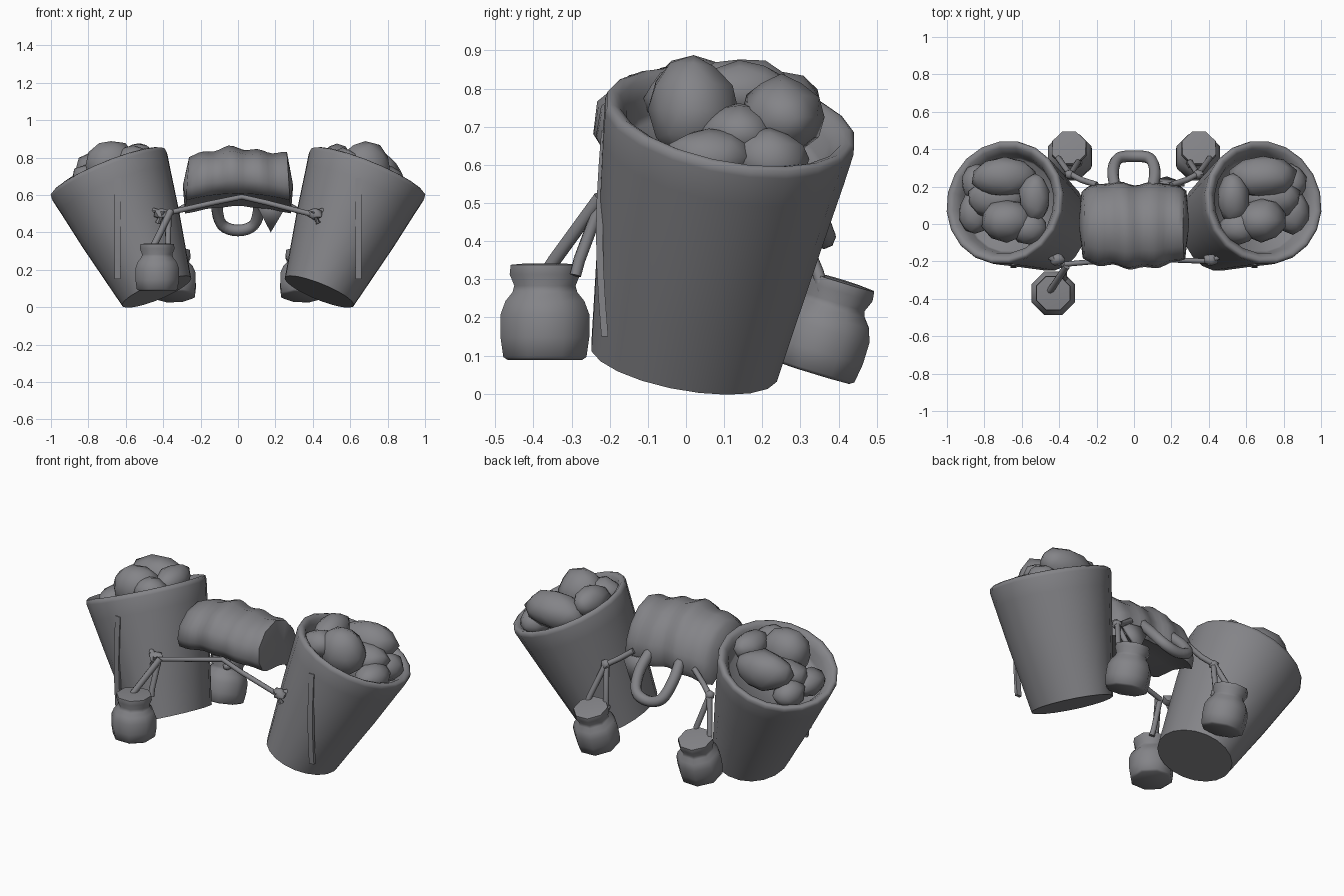
import bpy, bmesh, math, random
from mathutils import Vector, Matrix

if "Cube" in bpy.data.objects:
    bpy.data.objects.remove(bpy.data.objects["Cube"])

random.seed(4)
grey = bpy.data.materials.new("woven_grey")
grey.diffuse_color = (0.23, 0.23, 0.245, 1)
grey.use_nodes = True
grey.node_tree.nodes["Principled BSDF"].inputs["Base Color"].default_value = grey.diffuse_color


def finish(name, bm, angle=40):
    bmesh.ops.recalc_face_normals(bm, faces=bm.faces)
    me = bpy.data.meshes.new(name)
    bm.to_mesh(me)
    bm.free()
    ob = bpy.data.objects.new(name, me)
    bpy.context.collection.objects.link(ob)
    me.materials.append(grey)
    bpy.ops.object.select_all(action='DESELECT')
    bpy.context.view_layer.objects.active = ob
    ob.select_set(True)
    bpy.ops.object.shade_smooth_by_angle(angle=math.radians(angle))
    return ob


def frame(base, axis):
    """Matrix whose z points along axis and whose y stays near world y."""
    z = Vector(axis).normalized()
    x = Vector((0, 1, 0)).cross(z).normalized()
    y = z.cross(x)
    m = Matrix((x, y, z)).transposed().to_4x4()
    m.translation = Vector(base)
    return m


def skin(bm, rings):
    """Join closed rings of points with quads and cap both ends."""
    rings = [[bm.verts.new(p) for p in ring] for ring in rings]
    n = len(rings[0])
    for a, b in zip(rings, rings[1:]):
        for i in range(n):
            bm.faces.new((a[i], a[(i + 1) % n], b[(i + 1) % n], b[i]))
    bm.faces.new(rings[0])
    bm.faces.new(rings[-1])


def lathe(name, profile, n, matrix, angle=40):
    """Rings of (radius x, radius y, height), capped at both ends."""
    bm = bmesh.new()
    turn = [2 * math.pi * (i + .5) / n for i in range(n)]
    skin(bm, [[matrix @ Vector((rx * math.cos(a), ry * math.sin(a), h)) for a in turn]
              for rx, ry, h in profile])
    return finish(name, bm, angle)


def tube(name, pts, r, n=8, smooth=False):
    """Round cord swept along points."""
    pts = [Vector(p) for p in pts]
    if smooth:
        fine = []
        ext = [2 * pts[0] - pts[1]] + pts + [2 * pts[-1] - pts[-2]]
        for p0, p1, p2, p3 in zip(ext, ext[1:], ext[2:], ext[3:]):
            for t in (0, .25, .5, .75):
                fine.append(.5 * (2 * p1 + (p2 - p0) * t + (2 * p0 - 5 * p1 + 4 * p2 - p3) * t * t
                                  + (3 * p1 - p0 - 3 * p2 + p3) * t ** 3))
        pts = fine + [pts[-1]]
    rings = []
    for i, p in enumerate(pts):
        d = (pts[min(i + 1, len(pts) - 1)] - pts[max(i - 1, 0)]).normalized()
        side = d.cross(Vector((0.1, 0.7, 0.7))).normalized()
        up = d.cross(side)
        rings.append([p + r * (side * math.cos(a) + up * math.sin(a))
                      for a in (2 * math.pi * k / n for k in range(n))])
    bm = bmesh.new()
    skin(bm, rings)
    return finish(name, bm, 50)


def lump(name, centre, size, detail=2, rough=.07):
    bm = bmesh.new()
    bmesh.ops.create_icosphere(bm, subdivisions=detail, radius=1)
    for v in bm.verts:
        k = 1 + random.uniform(-rough, rough)
        v.co = Vector(centre) + Vector([c * s * k for c, s in zip(v.co, size)])
    return finish(name, bm, 50)


# Leaning tapered baskets with rounded hollow rims and heaped contents
BASKET = [(.20, .25, 0), (.238, .272, .18), (.28, .297, .38), (.318, .325, .59), (.335, .335, .678),
          (.332, .332, .698), (.318, .318, .705), (.295, .297, .695), (.27, .273, .66), (.255, .26, .61),
          (.25, .25, .59)]
ROCKS = [(.68, .02, .745, .14, .115, .135), (.69, .25, .725, .18, .11, .11), (.53, .14, .79, .085, .13, .08),
         (.85, .06, .62, .085, .115, .075), (.84, .22, .615, .085, .10, .08), (.56, -.02, .775, .10, .09, .075),
         (.73, .14, .685, .16, .11, .08)]
for s, side in ((-1, "left"), (1, "right")):
    lathe(side + "_basket", BASKET, 20, frame((s * .435, -.005, .083), (s * .265, .125, .65)), 75)
    for i, (x, y, z, a, b, c) in enumerate(ROCKS):
        lump(f"{side}_fruit_{i}", (s * x, y, z + (.012 if s < 0 else 0)), (a, b, c), 2, .07)
    # thin bowed slat standing just off the basket front
    bm = bmesh.new()
    rows = []
    for k in range(7):
        t = k / 6
        y = -.222 - .014 * math.sin(math.pi * t)
        rows.append([(s * .643 + dx, y + dy, .15 + .54 * t)
                     for dx, dy in ((-.016, 0), (.016, 0), (.016, .018), (-.016, .018))])
    skin(bm, rows)
    finish(side + "_slat", bm)

# Rippled solid saddle pad, arched across its width, with bulging closed ends
PROFILE = [(-.15, .60), (-.20, .615), (-.232, .67), (-.22, .75), (-.14, .815), (-.02, .842), (.09, .81),
           (.17, .74), (.21, .66), (.22, .58), (.19, .53), (.12, .56), (0, .59)]
COLS = 20
N = len(PROFILE)
bm = bmesh.new()
grid = []
for i in range(COLS + 1):
    x = -.27 + .54 * i / COLS
    pinch = 1 - .2 * (x / .27) ** 4
    col = []
    for j, (y, z) in enumerate(PROFILE):
        ripple = 1 + .035 * math.cos(x * 40 + .6 + j * .25) + .03 * math.sin(x * 19 + j * .5)
        zz = .6 + (z - .6) * ripple - .5 * x * x + .008
        col.append(bm.verts.new((x * (1 + .25 * (.72 - z)), y * ripple * pinch, zz)))
    grid.append(col)
for a, b in zip(grid, grid[1:]):
    for j in range(N):
        bm.faces.new((a[j], b[j], b[(j + 1) % N], a[(j + 1) % N]))
for s, col in ((-1, grid[0]), (1, grid[-1])):
    tip = bm.verts.new((s * .295, 0, .65))
    for j in range(N):
        bm.faces.new((col[j], col[(j + 1) % N], tip))
finish("saddle_pad", bm, 60)

# Loose cloth corner at the back
bm = bmesh.new()
bm.faces.new([bm.verts.new(p) for p in ((.08, .21, .58), (.175, .235, .40), (.27, .20, .56))])
flap = finish("cloth_corner", bm)
flap.modifiers.new("thickness", 'SOLIDIFY').thickness = .02

# Padded tail loop
tube("tail_loop", [(-.10, .19, .62), (-.112, .28, .53), (-.085, .35, .44), (0, .362, .41),
                   (.085, .35, .44), (.112, .28, .53), (.10, .19, .62)], .031, 8, True)

# Front cord tucked under the pad, and its knots
tube("front_cord", [(-.37, -.215, .505), (-.15, -.195, .555), (.02, -.17, .59), (.15, -.19, .56),
                    (.42, -.20, .49)], .014)
for s in (-1, 1):
    lump("front_knot", (s * .41, -.19, .50), (.045, .035, .035), 1, .15)
    tube("front_knot_tail", [(s * .46, -.17, .52), (s * .40, -.21, .505), (s * .43, -.20, .45)], .014)
    tube("back_cord", [(s * .20, .21, .60), (s * .28, .235, .54), (s * .345, .27, .50)], .016)
    lump("back_knot", (s * .345, .265, .50), (.03, .03, .03), 1, .1)

# Round closed jars with necks, hung from cords
JAR = [(r, r, h) for r, h in ((.105, 0), (.118, .008), (.126, .06), (.126, .12), (.112, .155), (.092, .178),
                             (.087, .195), (.10, .225), (.097, .25), (.05, .254))]
lathe("front_jar", JAR, 8, frame((-.432, -.37, .088), (0, 0, 1)), 50)
tube("front_jar_cord", [(-.46, -.37, .31), (-.44, -.345, .35), (-.36, -.225, .515)], .018)
tube("front_jar_cord", [(-.37, -.29, .31), (-.375, -.28, .35), (-.37, -.22, .51)], .016)
lump("front_jar_knot", (-.455, -.355, .315), (.03, .03, .025), 1, .1)
for s in (-1, 1):
    lathe("back_jar", JAR, 8, frame((s * .34, .335, .055), (s * .03, .29, .95)), 50)
    tube("back_jar_cord", [(s * .30, .325, .27), (s * .30, .33, .32), (s * .345, .26, .51)], .016)
    tube("back_jar_cord", [(s * .41, .36, .27), (s * .40, .345, .32), (s * .345, .27, .50)], .016)
    lump("back_jar_knot", (s * .30, .325, .275), (.025, .028, .025), 1, .1)
